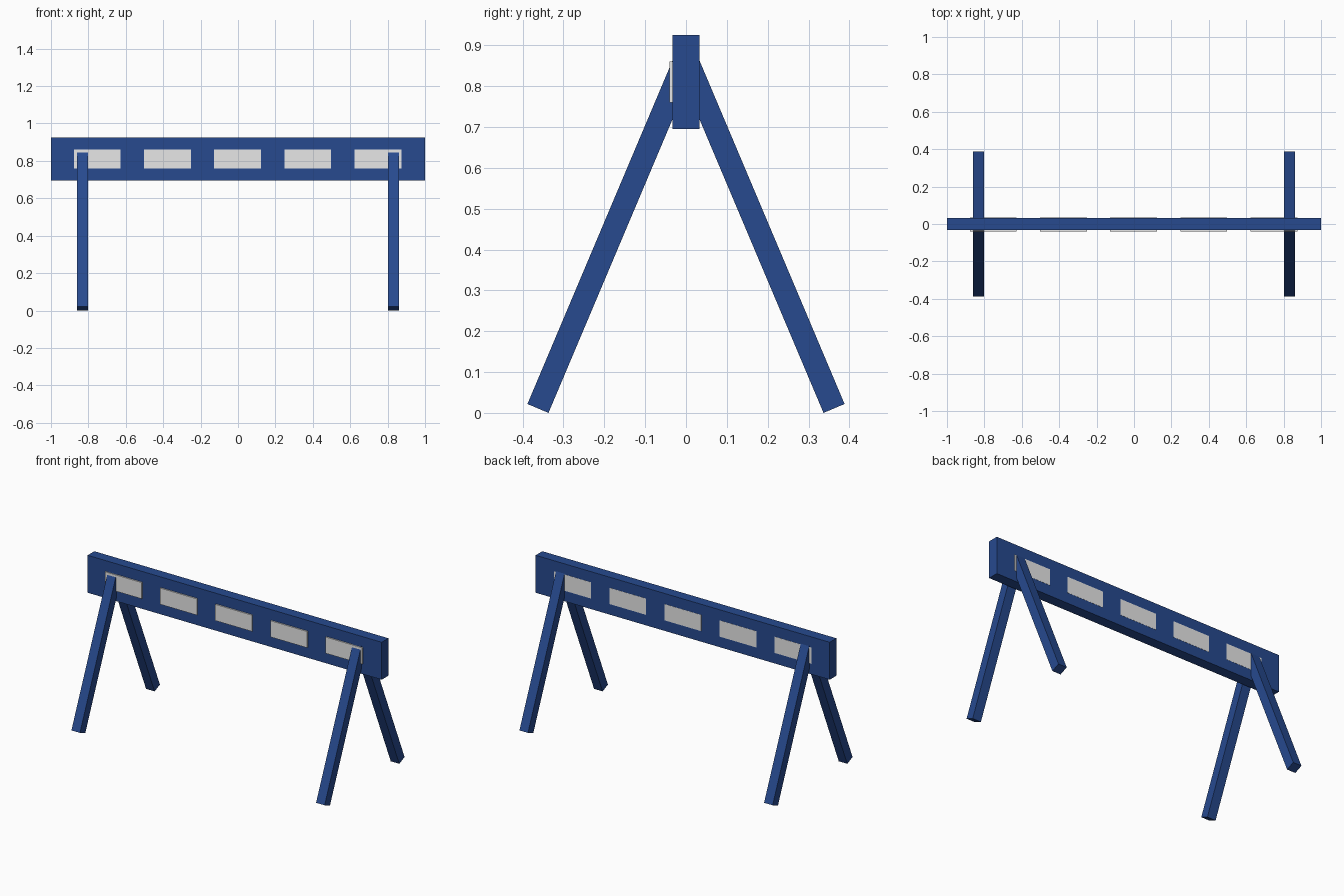
import bpy
import math
from mathutils import Matrix, Vector

cube = bpy.data.objects.get("Cube")
if cube:
    bpy.data.objects.remove(cube, do_unlink=True)


def make_material(name, rgb):
    mat = bpy.data.materials.new(name)
    mat.use_nodes = True
    color = (*rgb, 1)
    mat.diffuse_color = color
    mat.node_tree.nodes["Principled BSDF"].inputs["Base Color"].default_value = color
    return mat


blue = make_material("blue_paint", (0.02, 0.068, 0.275))
white = make_material("pale_reflector", (0.8, 0.8, 0.8))


def box(name, center, size, mat, tilt=0):
    """Box of the given size, tilted about x."""
    bpy.ops.mesh.primitive_cube_add(size=1)
    obj = bpy.context.object
    obj.name = name
    obj.data.transform(Matrix.Rotation(tilt, 4, "X") @ Matrix.Diagonal((*size, 1)))
    obj.location = Vector(center)
    obj.data.materials.append(mat)
    return obj


# Crossbar board
BOARD_HALF = 0.0325
box("crossbar", (0, 0, 0.81), (2, 2 * BOARD_HALF, 0.23), blue)

# Reflector plates: raised on the front, almost flush on the back
for i in range(5):
    x = (i - 2) * 0.375 - 0.002
    for side, y_sign, depth in (("front", -1, 0.008), ("back", 1, 0.001)):
        y = y_sign * (BOARD_HALF + depth / 2)
        box(f"{side}_reflector_{i + 1}", (x, y, 0.81), (0.25, depth, 0.1), white)

# Splayed legs, their tops buried in the crossbar
ANGLE = math.radians(22.9)
LENGTH, THICK = 0.92, 0.056
foot_y = 0.3625
center_y = foot_y - math.sin(ANGLE) * LENGTH / 2
center_z = (math.cos(ANGLE) * LENGTH + math.sin(ANGLE) * THICK) / 2
for x_name, x_sign in (("left", 1), ("right", -1)):
    for y_name, y_sign in (("front", -1), ("back", 1)):
        box(f"{y_name}_{x_name}_leg", (x_sign * 0.832, y_sign * center_y, center_z),
            (0.058, THICK, LENGTH), blue, tilt=y_sign * ANGLE)
